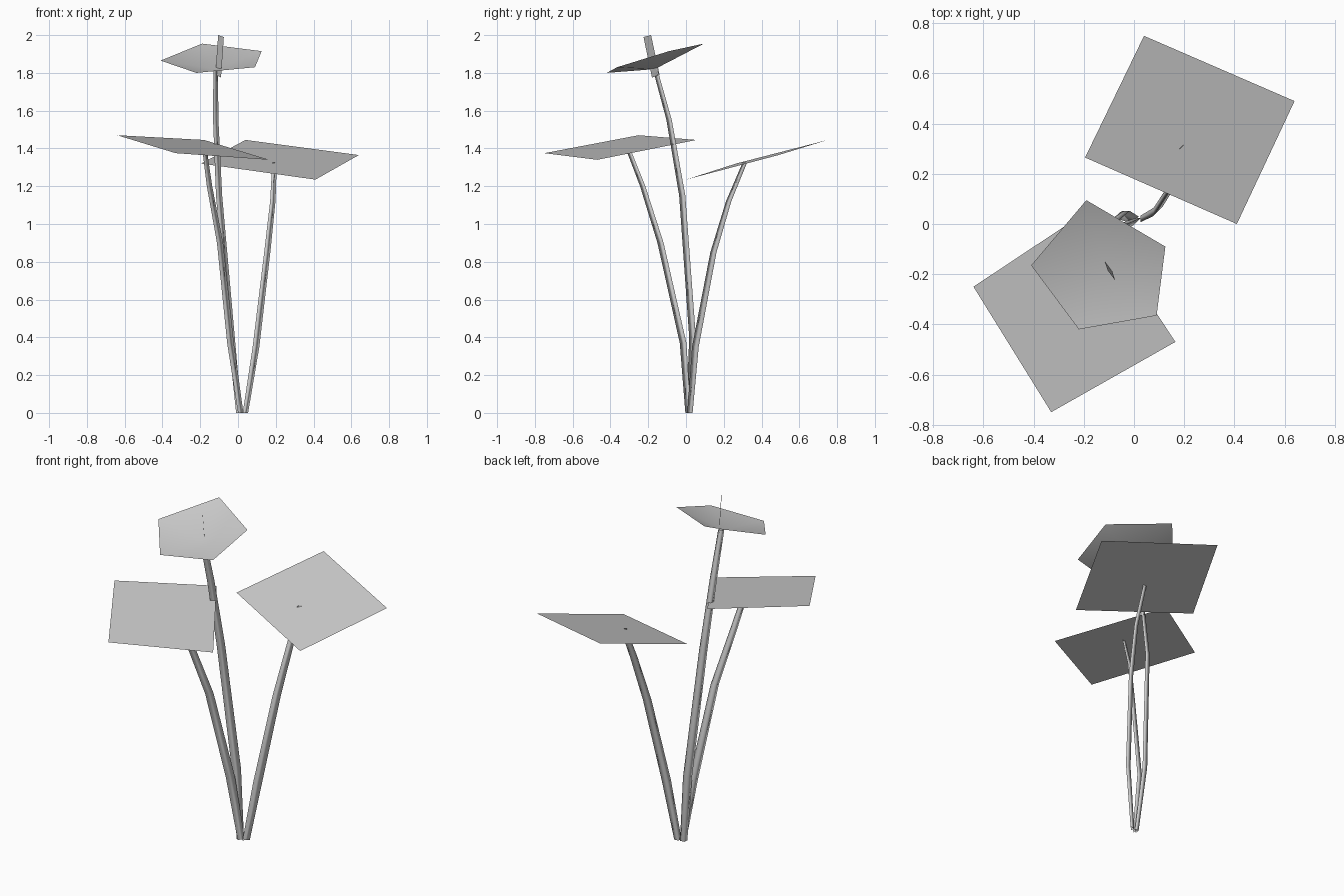
import bpy
from mathutils import Vector

default = bpy.data.objects.get("Cube")
if default:
    bpy.data.objects.remove(default, do_unlink=True)

grey = bpy.data.materials.new("plain grey")
grey.use_nodes = True
grey.diffuse_color = (0.6, 0.6, 0.6, 1)
grey.node_tree.nodes["Principled BSDF"].inputs["Base Color"].default_value = (0.6, 0.6, 0.6, 1)


def add_part(name, verts, faces, smooth=False):
    mesh = bpy.data.meshes.new(name)
    mesh.from_pydata(verts, [], faces)
    mesh.materials.append(grey)
    for face in mesh.polygons:
        face.use_smooth = smooth
    obj = bpy.data.objects.new(name, mesh)
    bpy.context.collection.objects.link(obj)
    return obj


# Stems: flattened three-sided tubes that taper along a bent path
ACROSS = Vector((0.71, 0.71, 0))
OUT = Vector((-0.71, 0.71, 0))


def add_stem(name, path):
    verts, faces = [], []
    half_widths = (0.02, 0.025, 0.023, 0.02, 0.017)
    for point, w in zip(path, half_widths):
        p = Vector(point)
        verts += [p - ACROSS * w - OUT * w * 0.3,
                  p + ACROSS * w - OUT * w * 0.3,
                  p + OUT * w * 0.6]
    for ring in range(len(path) - 1):
        for side in range(3):
            a, b = ring * 3 + side, ring * 3 + (side + 1) % 3
            faces.append((a, b, b + 3, a + 3))
    add_part(name, verts, faces, smooth=True)


add_stem("back_stem", [(0.035, 0.025, 0), (0.09, 0.055, 0.35), (0.15, 0.15, 0.85),
                       (0.18, 0.23, 1.12), (0.19, 0.315, 1.325)])
add_stem("front_stem", [(0.01, 0.015, 0), (-0.045, -0.01, 0.37), (-0.1, -0.13, 0.9),
                        (-0.155, -0.225, 1.2), (-0.18, -0.3, 1.39)])
add_stem("tall_stem", [(0, 0.02, 0), (-0.04, 0.04, 0.4), (-0.105, -0.015, 1.15),
                       (-0.122, -0.085, 1.55), (-0.122, -0.16, 1.82)])

# Square leaves: single tilted sheets
add_part("back_leaf", [(0.41, 0, 1.235), (0.64, 0.49, 1.365),
                       (0.04, 0.75, 1.445), (-0.195, 0.265, 1.32)], [(0, 1, 2, 3)])
add_part("front_leaf", [(-0.33, -0.75, 1.375), (0.165, -0.47, 1.34),
                        (-0.18, 0.055, 1.445), (-0.64, -0.25, 1.47)], [(0, 1, 2, 3)])

# Flower: shallow five-sided cup around a sunken centre
rim = [(-0.22, -0.42, 1.8), (0.09, -0.365, 1.83), (0.125, -0.09, 1.915),
       (-0.19, 0.095, 1.955), (-0.41, -0.165, 1.865)]
add_part("flower_cup", rim + [(-0.12, -0.165, 1.82)],
         [(i, (i + 1) % 5, 5) for i in range(5)], smooth=True)

# Stamen: upright blade through the cup
add_part("stamen", [(-0.12, -0.14, 1.79), (-0.09, -0.18, 1.775),
                    (-0.075, -0.225, 1.99), (-0.105, -0.185, 2.0)], [(0, 1, 2, 3)])
